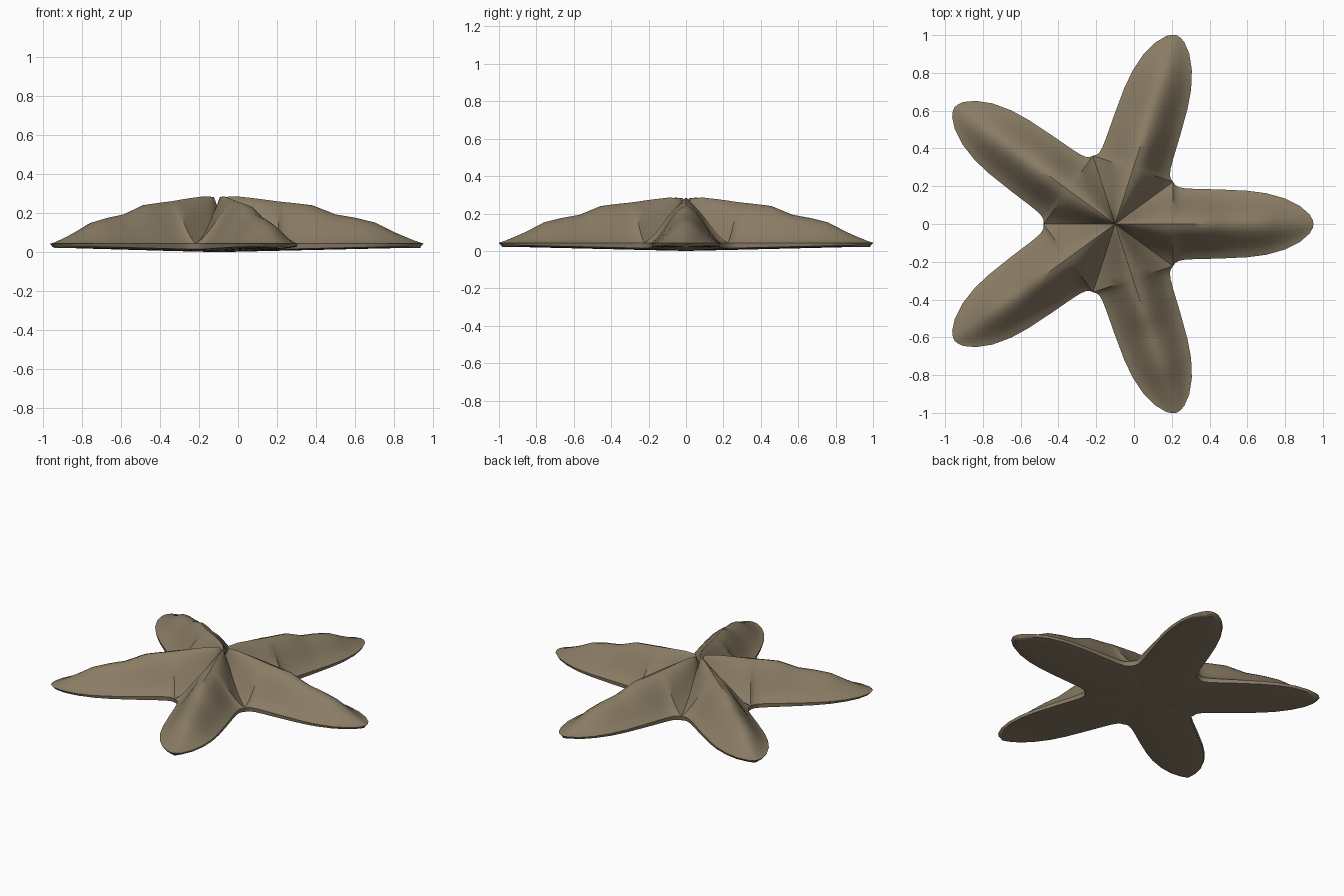
import bpy, bmesh, math
from mathutils import Matrix, Vector

if "Cube" in bpy.data.objects:
    bpy.data.objects.remove(bpy.data.objects["Cube"])

CENTRE = Vector((-0.1, 0, 0))
TAN = math.tan(math.radians(36))
RIM = 0.043

# half width of an arm beyond the valley, ridge height, height of the crease between arms
WIDTH = [(0.307, 0.223), (0.318, 0.207), (0.335, 0.196), (0.37, 0.189), (0.42, 0.186),
         (0.55, 0.183), (0.7, 0.176), (0.8, 0.163), (0.9, 0.135), (0.98, 0.094),
         (1.03, 0.05), (1.046, 0.022), (1.051, 0)]
RIDGE = [(0, 0.22), (0.03, 0.283), (0.1, 0.285), (0.2, 0.274), (0.3, 0.26), (0.4, 0.25), (0.48, 0.24),
         (0.6, 0.193), (0.7, 0.176), (0.8, 0.152), (0.9, 0.102), (1.0, 0.06), (1.051, RIM)]
CREASE = [(0, 0.22), (0.05, 0.215), (0.1, 0.165), (0.18, 0.1), (0.25, 0.06), (0.307, RIM), (1.2, RIM)]


def interp(table, x):
    for (x0, y0), (x1, y1) in zip(table, table[1:]):
        if x <= x1:
            return y0 + (y1 - y0) * max(0, x - x0) / (x1 - x0)
    return table[-1][1]


def half_width(u):
    return u * TAN if u <= 0.307 else interp(WIDTH, u)


def section(t, u):
    """Cross-section: sharp creases near the centre, bell shape along the arm."""
    t = abs(t)
    bell = 0.75 * 0.5 * (1 + math.cos(math.pi * t)) + 0.25 * (1 - t ** 1.6)
    k = min(1, u / 0.35)
    return bell * k + (1 - t ** 1.4) * (1 - k)


STATIONS = [0, 0.03, 0.06, 0.1, 0.14, 0.18, 0.22, 0.265, 0.307, 0.318, 0.335, 0.37, 0.42, 0.48,
            0.55, 0.6, 0.65, 0.7, 0.75, 0.8, 0.85, 0.9, 0.94, 0.98, 1.01, 1.03, 1.046, 1.051]
N = 14


def add_arm(bm, angle):
    rot = Matrix.Rotation(angle, 4, 'Z')
    top, low = [], []
    for u in STATIONS:
        w, edge, ridge = half_width(u), interp(CREASE, u), interp(RIDGE, u)
        row_t, row_l = [], []
        for i in range(N + 1):
            t = 2 * i / N - 1
            v = w * t
            z = edge + (ridge - edge) * section(t, u)
            row_t.append(bm.verts.new(CENTRE + rot @ Vector((u, v, z))))
            # gently bowed underside
            base = 0.02 * min(1, u / 0.9)
            lift = 0.008 * abs(t) ** 3 * min(1, u / 0.3)
            row_l.append(bm.verts.new(CENTRE + rot @ Vector((u * 0.985, v * 0.985, base + lift))))
        top.append(row_t)
        low.append(row_l)
    for j in range(len(STATIONS) - 1):
        for i in range(N):
            bm.faces.new((top[j][i], top[j + 1][i], top[j + 1][i + 1], top[j][i + 1]))
            bm.faces.new((low[j][i], low[j][i + 1], low[j + 1][i + 1], low[j + 1][i]))
        # rim around the outline
        if STATIONS[j] >= 0.307:
            for i in (0, N):
                bm.faces.new((top[j][i], low[j][i], low[j + 1][i], top[j + 1][i]))


bm = bmesh.new()
for k in range(5):
    add_arm(bm, math.radians(72 * k))
bmesh.ops.remove_doubles(bm, verts=bm.verts, dist=0.0004)
bmesh.ops.recalc_face_normals(bm, faces=bm.faces)

mesh = bpy.data.meshes.new("starfish_body")
bm.to_mesh(mesh)
bm.free()
body = bpy.data.objects.new("starfish_body", mesh)
bpy.context.collection.objects.link(body)

mat = bpy.data.materials.new("sandy brown")
mat.diffuse_color = (0.254, 0.202, 0.130, 1)
mat.use_nodes = True
mat.node_tree.nodes["Principled BSDF"].inputs["Base Color"].default_value = mat.diffuse_color
mesh.materials.append(mat)

bpy.context.view_layer.objects.active = body
body.select_set(True)
bpy.ops.object.shade_smooth_by_angle(angle=math.radians(35))
